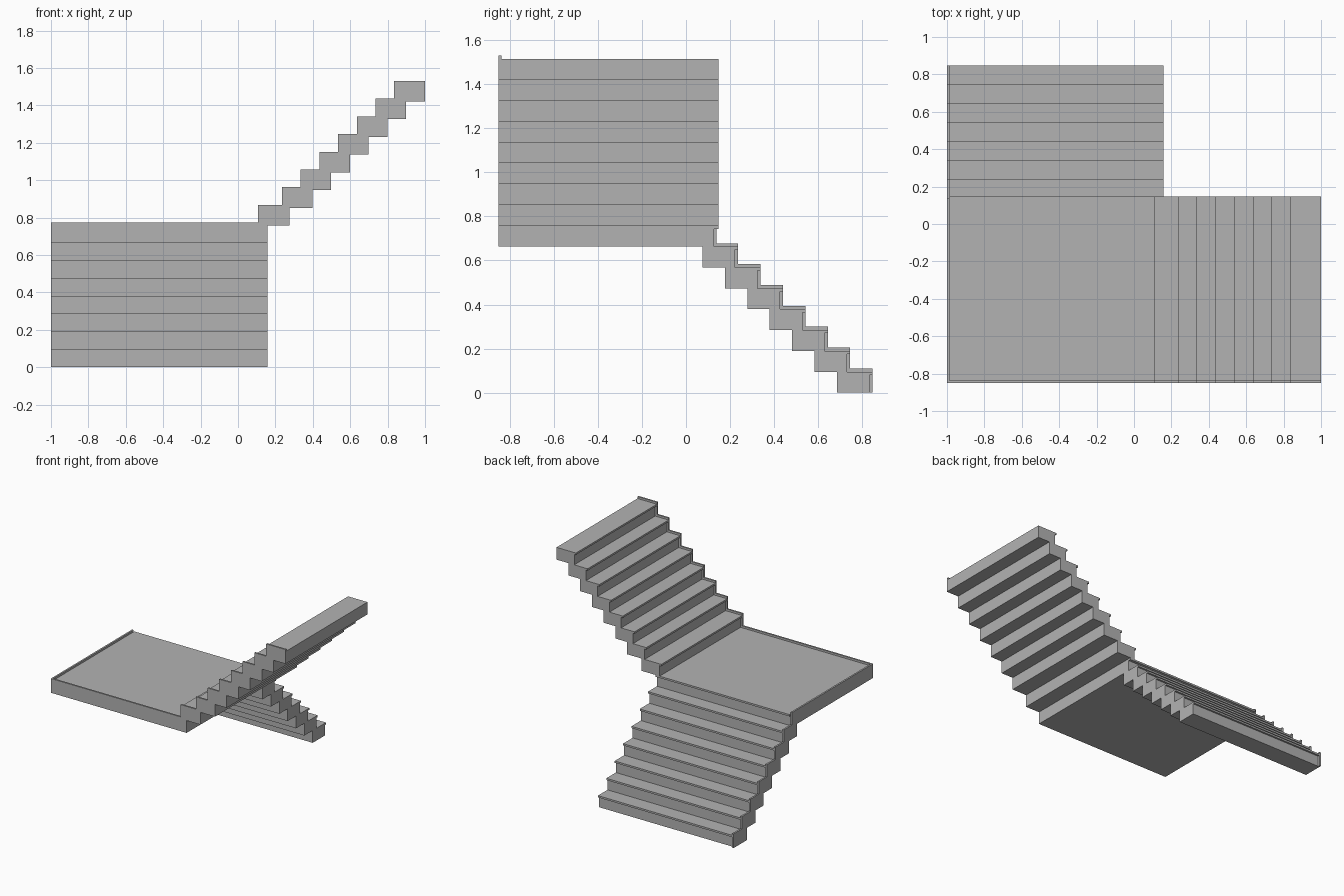
import bpy
import bmesh
from mathutils import Vector

cube = bpy.data.objects.get("Cube")
if cube:
    bpy.data.objects.remove(cube, do_unlink=True)

RISE = 0.0947      # height of one step
NOSE = 0.014       # tread overhang and thickness
LIP = 0.015        # height of the raised edge
EDGE = 0.013       # width of the raised edge
LEFT, FRONT = -1.0, -0.85
RIGHT, BACK = 0.157, 0.148

concrete = bpy.data.materials.new("concrete grey")
concrete.use_nodes = True
GREY = (0.45, 0.45, 0.45, 1)
concrete.diffuse_color = GREY
concrete.node_tree.nodes["Principled BSDF"].inputs["Base Color"].default_value = GREY


def extrude(name, profile, start, end, place):
    """Sweep a flat outline from start to end; place maps (u, z, w) to xyz."""
    bm = bmesh.new()
    verts = [bm.verts.new(place(u, z, start)) for u, z in profile]
    face = bm.faces.new(verts)
    swept = bmesh.ops.extrude_face_region(bm, geom=[face])["geom"]
    shift = Vector(place(0, 0, end)) - Vector(place(0, 0, start))
    bmesh.ops.translate(bm, vec=shift, verts=[g for g in swept if isinstance(g, bmesh.types.BMVert)])
    bmesh.ops.recalc_face_normals(bm, faces=bm.faces)
    mesh = bpy.data.meshes.new(name)
    bm.to_mesh(mesh)
    bm.free()
    mesh.materials.append(concrete)
    obj = bpy.data.objects.new(name, mesh)
    bpy.context.collection.objects.link(obj)
    return obj


def along_x(u, z, w):      # outline in x-z, swept along y
    return (u, w, z)


def along_y(u, z, w):      # outline in y-z, swept along x
    return (w, u, z)


def climbing_forward(u, z, w):   # flight that climbs towards the front
    return (w, -u, z)


def underside(backs, base):
    points = []
    for i in reversed(range(len(backs))):
        points += [(backs[i], base + RISE * (i + 1)), (backs[i], base + RISE * i)]
    return points


def step_profile(noses, backs, base):
    points = []
    for i, nose in enumerate(noses):
        low, high = base + RISE * i, base + RISE * (i + 1)
        points += [(nose + NOSE, low), (nose + NOSE, high - NOSE),
                   (nose, high - NOSE), (nose, high)]
    return points + underside(backs, base)


def edge_profile(noses, backs, base):
    points = []
    for i, nose in enumerate(noses):
        low = base + RISE * i + (LIP if i else 0)
        points += [(nose, low), (nose, base + RISE * (i + 1) + LIP)]
    points.append((backs[-1], points[-1][1]))
    return points + underside(backs, base)[1:]


# Lower flight, climbing from the back up to the landing
noses = [-0.847 + 0.1017 * i for i in range(7)]
backs = [-0.685 + 0.1017 * i for i in range(7)]
extrude("lower_steps", step_profile(noses, backs, 0), LEFT + EDGE, RIGHT, climbing_forward)
extrude("lower_edge", edge_profile(noses, backs, 0), LEFT, LEFT + EDGE, climbing_forward)

# Landing slab with a nosing over the lower flight
bottom, top = RISE * 7, RISE * 8
riser = BACK - 0.02
extrude("landing", [(FRONT + EDGE, bottom), (riser, bottom), (riser, top - NOSE),
                    (BACK, top - NOSE), (BACK, top), (FRONT + EDGE, top)],
        LEFT + EDGE, RIGHT, along_y)

# Raised edges on the two outer sides of the landing
first = 0.107
extrude("landing_front_edge", [(LEFT, bottom), (RIGHT, bottom), (RIGHT, top), (first, top),
                               (first, top + LIP), (LEFT, top + LIP)],
        FRONT, FRONT + EDGE, along_x)
extrude("landing_side_edge", [(FRONT + EDGE, bottom), (0.138, bottom),
                              (0.138, top + LIP), (FRONT + EDGE, top + LIP)],
        LEFT, LEFT + EDGE, along_y)

# Upper flight, climbing sideways from the landing
noses = [first] + [0.235 + 0.1 * i for i in range(7)]
backs = [0.275] + [0.398 + 0.1 * i for i in range(6)] + [1.0]
extrude("upper_steps", step_profile(noses, backs, top), FRONT + EDGE, BACK, along_x)
extrude("upper_edge", edge_profile(noses, backs, top), FRONT, FRONT + EDGE, along_x)
